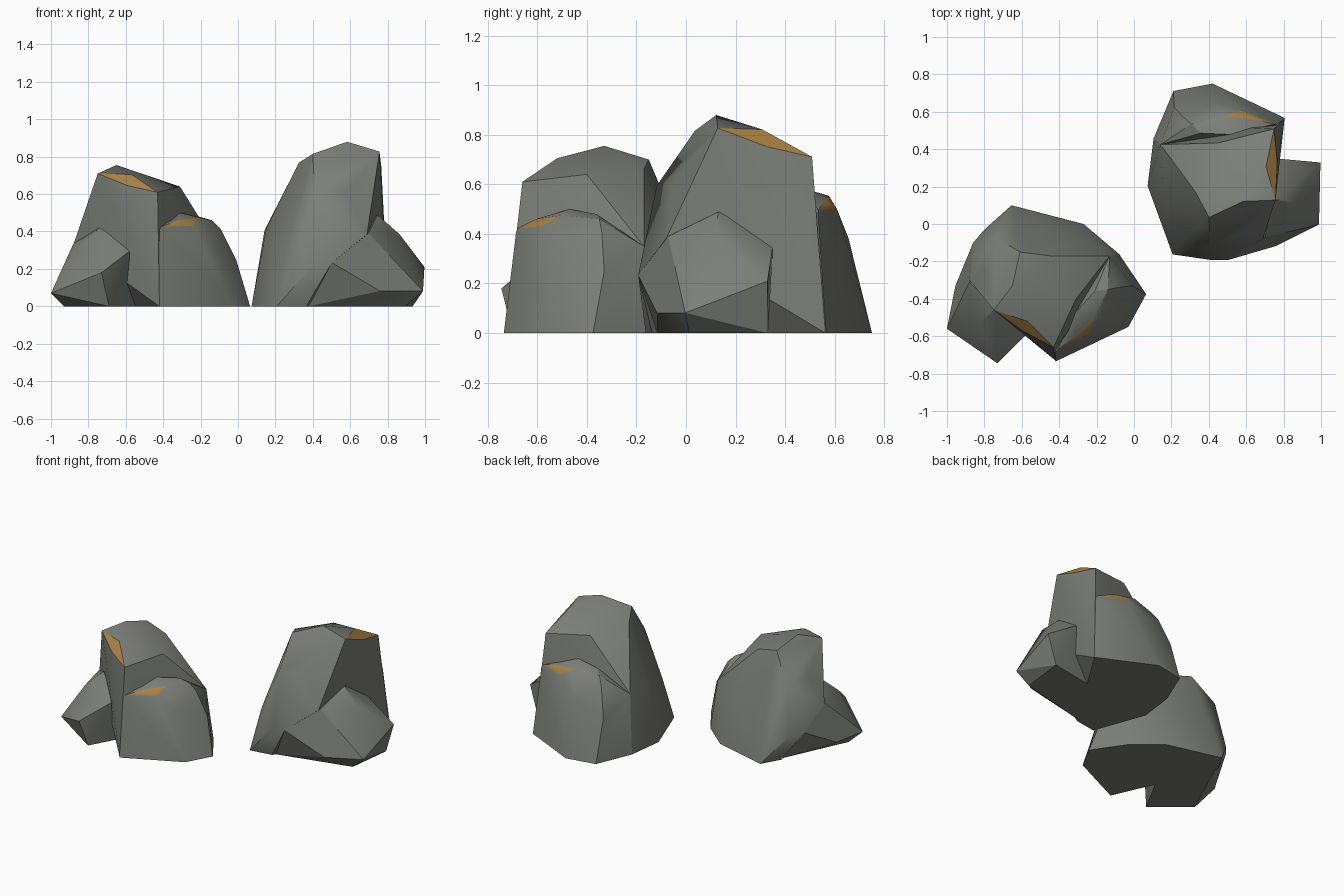
import bpy, bmesh, math
from mathutils import Vector

if "Cube" in bpy.data.objects:
    bpy.data.objects.remove(bpy.data.objects["Cube"], do_unlink=True)


def make_material(name, rgb):
    mat = bpy.data.materials.new(name)
    mat.use_nodes = True
    mat.diffuse_color = (*rgb, 1)
    shader = mat.node_tree.nodes["Principled BSDF"]
    shader.inputs["Base Color"].default_value = (*rgb, 1)
    shader.inputs["Roughness"].default_value = 0.9
    return mat


stone = make_material("grey_stone", (0.2, 0.21, 0.19))
ochre = make_material("ochre_vein", (0.4, 0.22, 0.06))


def hewn_stone(name, points, vein=()):
    """Chiselled convex block; faces spanned only by vein points become ochre."""
    bm = bmesh.new()
    vein_verts = {bm.verts.new(p) for p in vein}
    for p in points:
        bm.verts.new(p)
    bmesh.ops.convex_hull(bm, input=bm.verts[:])
    loose = [v for v in bm.verts if not v.link_faces]
    bmesh.ops.delete(bm, geom=loose, context="VERTS")
    vein_verts = {v for v in vein_verts if v.is_valid}
    for face in bm.faces:
        face.material_index = int(all(v in vein_verts for v in face.verts))
    # merge nearly flat triangles into larger facets
    bmesh.ops.dissolve_limit(bm, angle_limit=math.radians(4), verts=bm.verts[:],
                             edges=bm.edges[:], delimit={"MATERIAL"})
    bmesh.ops.recalc_face_normals(bm, faces=bm.faces[:])
    mesh = bpy.data.meshes.new(name)
    bm.to_mesh(mesh)
    bm.free()
    mesh.materials.append(stone)
    mesh.materials.append(ochre)
    mesh.shade_smooth()
    mesh.set_sharp_from_angle(angle=math.radians(28))
    return mesh


# Tall main block: footprint, bulging sides, sloped crown
footprint = [(-.42, -.73), (-.1, -.3), (-.08, -.16), (-.27, 0), (-.655, .1),
             (-.73, -.03)]
sides = [(-.58, -.565, .2), (-.13, -.17, .35), (-.3, -.07, .36),
         (-.63, .03, .25), (-.8, -.03, .19), (-.86, -.1, .2), (-.74, -.07, .51),
         (-.88, -.3, .33), (-.79, -.24, .53)]
crown = [(-.65, -.33, .755), (-.61, -.15, .7), (-.45, -.17, .66), (-.31, -.4, .64)]
crown_vein = [(-.75, -.46, .71), (-.59, -.575, .645), (-.43, -.66, .61), (-.57, -.52, .705)]
tall_block = hewn_stone("tall_block",
                        [(x, y, 0) for x, y in footprint] + sides + crown,
                        crown_vein)

# Lower shelf stepping out beside the tall block, its lid sloping to the back
shelf_base = [(-.42, -.735), (-.03, -.55), (.065, -.375), (-.08, -.16), (-.4, -.3)]
shelf_sides = [(-.42, -.685, .41), (-.01, -.33, .25), (-.09, -.34, .41),
               (-.13, -.17, .35), (-.11, -.5, .33)]
shelf_lid = [(-.31, -.47, .5), (-.21, -.36, .48)]
shelf_vein = [(-.41, -.675, .425), (-.24, -.585, .43), (-.14, -.35, .46),
              (-.21, -.5, .475), (-.32, -.605, .46)]
shelf = hewn_stone("shelf",
                   [(x, y, 0) for x, y in shelf_base] + shelf_sides + shelf_lid,
                   shelf_vein)

# Broad boulder growing out of the other side, undercut at the ground
boulder_top = [(-.56, -.575, .31), (-.74, -.455, .42), (-.88, -.31, .335), (-.83, -.53, .33)]
boulder_rim = [(-.73, -.745, .18), (-1, -.56, .07), (-.955, -.33, .07),
               (-.86, -.1, .2), (-.8, -.03, .19), (-.58, -.57, .2)]
boulder_base = [(-.93, -.5), (-.69, -.7), (-.49, -.335), (-.72, -.05)]
boulder = hewn_stone("boulder",
                     boulder_top + boulder_rim + [(x, y, 0) for x, y in boulder_base])

# Two outcrops share the same blocks; the second is turned and stretched
outcrops = {
    "front_outcrop": (Vector((0, 0, 0)), 0, Vector((1, 1, 1))),
    "rear_outcrop": (Vector((-.083, .416, 0)), math.radians(126.35),
                     Vector((.973, 1.098, 1.165))),
}
for prefix, (location, turn, scale) in outcrops.items():
    for mesh in (tall_block, shelf, boulder):
        part = bpy.data.objects.new(f"{prefix}_{mesh.name}", mesh)
        part.location = location
        part.rotation_euler.z = turn
        part.scale = scale
        bpy.context.collection.objects.link(part)
